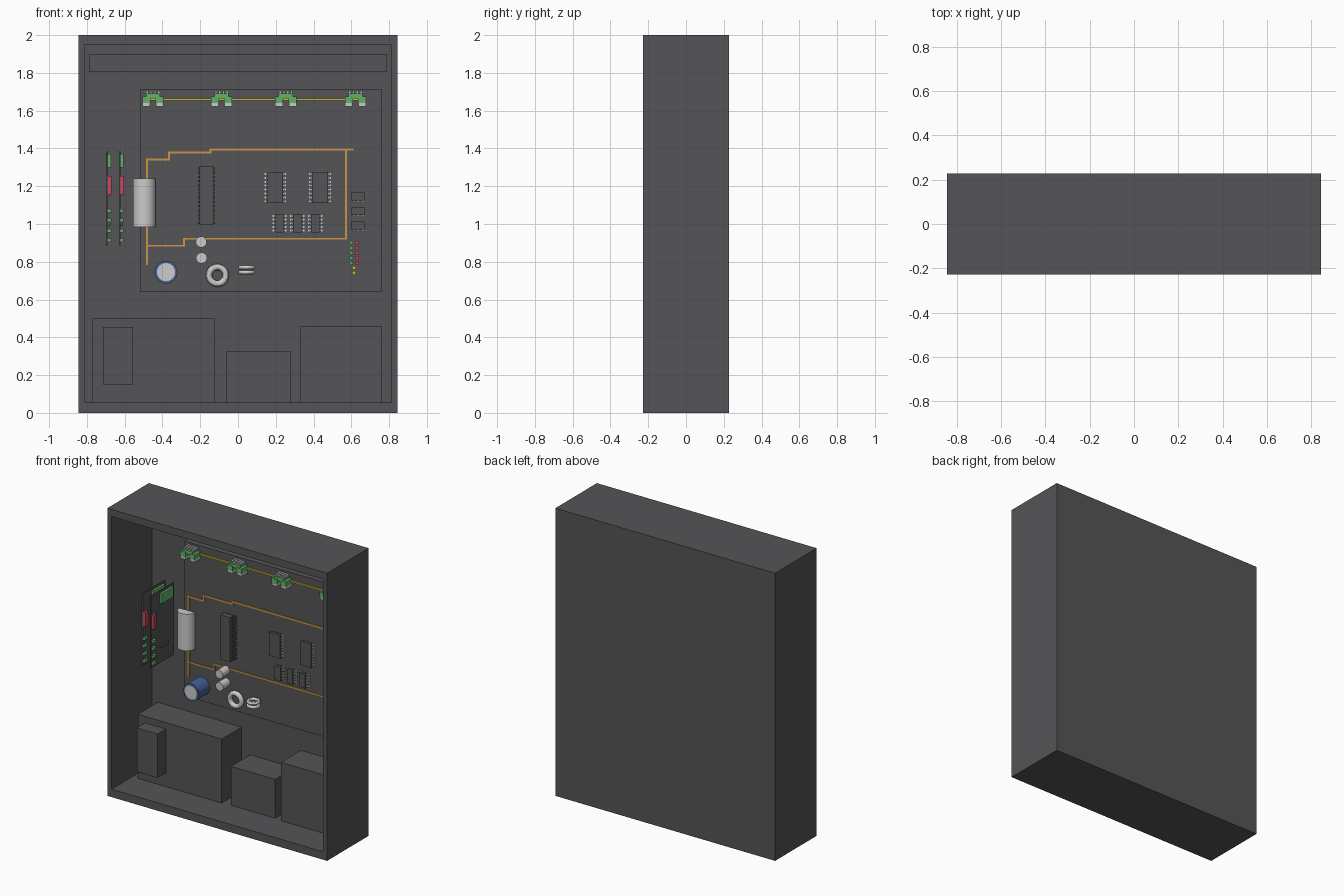
import bpy, bmesh
from math import pi, cos, sin
from mathutils import Matrix, Vector

if "Cube" in bpy.data.objects:
    bpy.data.objects.remove(bpy.data.objects["Cube"])


def material(name, r, g, b):
    m = bpy.data.materials.new(name)
    m.diffuse_color = (r, g, b, 1)
    m.use_nodes = True
    m.node_tree.nodes["Principled BSDF"].inputs["Base Color"].default_value = m.diffuse_color
    return m


DARK = material("dark_grey", 0.09, 0.09, 0.095)
LIGHT = material("light_grey", 0.6, 0.6, 0.6)
GREEN = material("green", 0.12, 0.45, 0.14)
RED = material("red", 0.6, 0.06, 0.1)
YELLOW = material("yellow", 0.6, 0.5, 0.05)
COPPER = material("copper", 0.6, 0.3, 0.06)
BLUE = material("blue", 0.06, 0.12, 0.32)

PLATE_Y = 0.15   # front face of the mounting plate
BACK_Y = 0.219   # inside of the back wall


def finish(name, bm, mat):
    bmesh.ops.recalc_face_normals(bm, faces=bm.faces)
    me = bpy.data.meshes.new(name)
    bm.to_mesh(me)
    bm.free()
    me.materials.append(mat)
    ob = bpy.data.objects.new(name, me)
    bpy.context.collection.objects.link(ob)
    return ob


def smooth(ob):
    bpy.ops.object.select_all(action='DESELECT')
    ob.select_set(True)
    bpy.context.view_layer.objects.active = ob
    bpy.ops.object.shade_smooth_by_angle()


def boxes(name, ranges, mat=DARK):
    """One object from boxes given as (x0, x1, y0, y1, z0, z1)."""
    bm = bmesh.new()
    for x0, x1, y0, y1, z0, z1 in ranges:
        m = Matrix.Translation(((x0 + x1) / 2, (y0 + y1) / 2, (z0 + z1) / 2))
        bmesh.ops.create_cube(bm, size=1, matrix=m @ Matrix.Diagonal((x1 - x0, y1 - y0, z1 - z0, 1)))
    return finish(name, bm, mat)


def cylinders(name, places, r, y0, y1, mat):
    """Cylinders along y at the given (x, z) places."""
    bm = bmesh.new()
    for x, z in places:
        m = Matrix.Translation((x, (y0 + y1) / 2, z)) @ Matrix.Rotation(pi / 2, 4, 'X')
        bmesh.ops.create_cone(bm, cap_ends=True, segments=32, radius1=r, radius2=r, depth=y1 - y0, matrix=m)
    smooth(finish(name, bm, mat))


def torus(name, loc, major, minor, rot):
    bpy.ops.mesh.primitive_torus_add(location=loc, rotation=rot, major_radius=major, minor_radius=minor,
                                     major_segments=32, minor_segments=12)
    ob = bpy.context.object
    ob.name = name
    ob.data.materials.append(LIGHT)
    smooth(ob)


def trace(name, pts, w=0.006):
    """Flat conductor following right-angled (x, z) points."""
    boxes(name, [(min(a[0], b[0]) - w, max(a[0], b[0]) + w, PLATE_Y - 0.006, PLATE_Y + 0.001,
                  min(a[1], b[1]) - w, max(a[1], b[1]) + w) for a, b in zip(pts, pts[1:])], COPPER)


def chip(name, x0, x1, z0, z1, front, pins, pin_mat):
    """Chip body with bent legs down both sides."""
    boxes(name + "_body", [(x0, x1, front, PLATE_Y - 0.01, z0, z1)])
    legs = []
    pitch = (z1 - z0) / pins
    mid = (front + PLATE_Y) / 2
    for i in range(pins):
        z = z0 + pitch * (i + 0.5)
        for edge, s in ((x0, -1), (x1, 1)):
            a, b, c = edge, edge + s * 0.008, edge + s * 0.016
            legs.append((min(a, b), max(a, b), mid - 0.003, PLATE_Y, z - pitch / 4, z + pitch / 4))
            legs.append((min(b, c), max(b, c), PLATE_Y - 0.005, PLATE_Y, z - pitch / 4, z + pitch / 4))
    boxes(name + "_legs", legs, pin_mat)


# Open-fronted cabinet: inset the front face and push it back
bm = bmesh.new()
bmesh.ops.create_cube(bm, size=1, matrix=Matrix.Translation((0, 0, 1)) @ Matrix.Diagonal((1.69, 0.456, 2, 1)))
bm.normal_update()
front = min(bm.faces, key=lambda f: f.calc_center_median().y)
bmesh.ops.inset_region(bm, faces=[front], thickness=0.045)
for v in front.verts:
    v.co.z = 1.95 if v.co.z > 1 else 0.055
inner = bmesh.ops.extrude_face_region(bm, geom=[front])["geom"]
bmesh.ops.translate(bm, verts=[g for g in inner if isinstance(g, bmesh.types.BMVert)],
                    vec=Vector((0, BACK_Y + 0.228, 0)))
if front.is_valid:
    bmesh.ops.delete(bm, geom=[front], context='FACES_ONLY')
finish("cabinet", bm, DARK)

# Large fittings
boxes("mounting_plate", [(-0.52, 0.76, PLATE_Y, BACK_Y, 0.64, 1.715)])
boxes("top_duct", [(-0.79, 0.79, 0.15, BACK_Y, 1.805, 1.90)])
boxes("left_power_box", [(-0.77, -0.125, 0, BACK_Y, 0.055, 0.50)])
boxes("power_box_cover", [(-0.715, -0.555, -0.09, 0, 0.15, 0.455)])
boxes("middle_box", [(-0.06, 0.28, 0.008, BACK_Y, 0.055, 0.325)])
boxes("right_box", [(0.33, 0.76, 0, BACK_Y, 0.055, 0.46)])

# Two upright cards on the left
for n, x in enumerate((-0.695, -0.63)):
    tag = f"card_{n + 1}"
    boxes(tag, [(x, x + 0.008, -0.065, 0.185, 0.885, 1.385)])
    c = x + 0.008
    boxes(tag + "_green_parts", [(c, c + 0.015, 0.03, 0.16, 1.30, 1.37)] +
          [(c, c + 0.016, -0.06, -0.03, z - 0.009, z + 0.009) for z in (1.07, 1.02, 0.965, 0.915)], GREEN)
    boxes(tag + "_red_part", [(c, c + 0.018, -0.06, -0.03, 1.155, 1.255)], RED)
    boxes(tag + "_small_chip", [(c, c + 0.012, 0.03, 0.11, 0.99, 1.01)])

# Row of terminal connectors joined by a wire
boxes("connector_wire", [(-0.48, 0.66, 0.138, PLATE_Y, 1.654, 1.664)], YELLOW)
for n, x in enumerate((-0.45, -0.087, 0.253, 0.622)):
    tag = f"connector_{n + 1}"
    boxes(tag + "_body", [(x - 0.038, x + 0.038, 0.09, PLATE_Y, 1.665, 1.69)] +
          [(x + s * 0.035 - 0.021, x + s * 0.035 + 0.021, 0.085, PLATE_Y, 1.64, 1.675) for s in (-1, 1)], GREEN)
    boxes(tag + "_pins", [(x + i * 0.02 - 0.006, x + i * 0.02 + 0.006, 0.10, PLATE_Y, 1.69, 1.703)
                          for i in (-1.5, -0.5, 0.5, 1.5)], LIGHT)
    boxes(tag + "_feet", [(x + s * 0.036 - 0.02, x + s * 0.036 + 0.02, 0.09, PLATE_Y, 1.622, 1.64)
                          for s in (-1, 1)], LIGHT)

# Copper traces
trace("upper_trace", [(0.605, 1.395), (-0.145, 1.395), (-0.145, 1.379), (-0.365, 1.379),
                      (-0.365, 1.341), (-0.482, 1.341), (-0.482, 0.79)])
trace("lower_trace", [(0.571, 1.395), (0.571, 0.922), (-0.285, 0.922), (-0.285, 0.885), (-0.482, 0.885)], 0.005)

# Half-round capacitor
bm = bmesh.new()
profile = [bm.verts.new((-0.496 + 0.06 * cos(pi * i / 24), 0.148 - 0.06 * sin(pi * i / 24), 0.985))
           for i in range(25)]
top = bmesh.ops.extrude_face_region(bm, geom=[bm.faces.new(profile)])["geom"]
bmesh.ops.translate(bm, verts=[g for g in top if isinstance(g, bmesh.types.BMVert)], vec=(0, 0, 0.255))
if not any(all(abs(v.co.z - 0.985) < 1e-4 for v in f.verts) for f in bm.faces):
    bm.faces.new(profile)
smooth(finish("half_round_capacitor", bm, LIGHT))

# Chips
chip("large_chip", -0.205, -0.13, 0.995, 1.305, 0.10, 14, DARK)
for n, x in enumerate((0.155, 0.392)):
    chip(f"medium_chip_{n + 1}", x, x + 0.084, 1.11, 1.275, 0.12, 8, LIGHT)
for n, x in enumerate((0.198, 0.292, 0.387)):
    chip(f"small_chip_{n + 1}", x, x + 0.044, 0.955, 1.053, 0.12, 5, LIGHT)
for n, z in enumerate((1.125, 1.048, 0.97)):
    boxes(f"regulator_{n + 1}", [(0.601, 0.67, 0.12, PLATE_Y, z, z + 0.042)])
    boxes(f"regulator_{n + 1}_legs", [(x, x + 0.01, 0.14, PLATE_Y, z - 0.01, z)
                                      for x in (0.605, 0.63, 0.656)], LIGHT)

# Indicator lights
rows = (0.9, 0.873, 0.847, 0.82, 0.794)
cylinders("green_lights", [(0.6, z) for z in rows], 0.01, 0.135, PLATE_Y, GREEN)
cylinders("red_lights", [(0.63, z) for z in rows], 0.01, 0.135, PLATE_Y, RED)
cylinders("yellow_lights", [(0.614, 0.768), (0.614, 0.741)], 0.01, 0.135, PLATE_Y, YELLOW)

# Round capacitors and coils
cylinders("small_capacitors", [(-0.195, 0.905), (-0.193, 0.82)], 0.029, 0.07, PLATE_Y, LIGHT)
cylinders("blue_capacitor", [(-0.381, 0.745)], 0.06, 0.03, PLATE_Y, BLUE)
cylinders("blue_capacitor_cap", [(-0.381, 0.745)], 0.048, 0.027, 0.04, LIGHT)
torus("flat_coil", (-0.109, 0.13, 0.728), 0.044, 0.017, (pi / 2, 0, 0))
for n, z in enumerate((0.770, 0.744)):
    torus(f"upright_coil_{n + 1}", (0.047, 0.103, z), 0.034, 0.011, (0, 0, 0))
